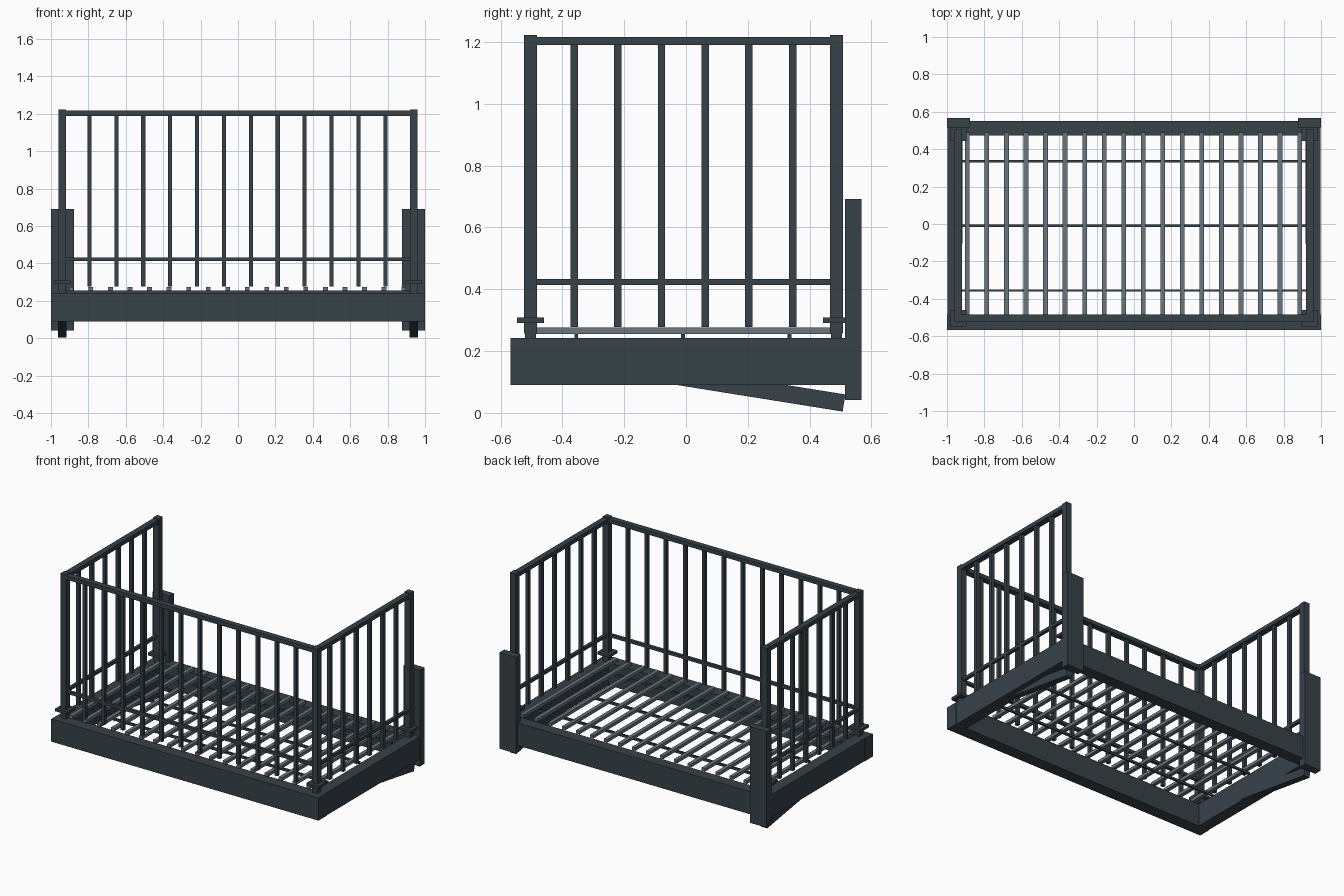
import bpy
import math
from mathutils import Matrix, Vector

cube = bpy.data.objects.get("Cube")
if cube:
    bpy.data.objects.remove(cube)


def material(name, rgb):
    m = bpy.data.materials.new(name)
    m.use_nodes = True
    colour = (*rgb, 1)
    m.diffuse_color = colour
    m.node_tree.nodes["Principled BSDF"].inputs["Base Color"].default_value = colour
    return m


STEEL = material("dark slate steel", (0.038, 0.054, 0.066))
SLAT = material("grey slat", (0.14, 0.18, 0.21))


def box(name, centre, size, mat=STEEL, tilt=0):
    """Box from centre and size, optionally tilted about x."""
    bpy.ops.mesh.primitive_cube_add(size=1)
    ob = bpy.context.object
    ob.name = name
    scale = Matrix.Diagonal((*size, 1))
    ob.data.transform(Matrix.Rotation(tilt, 4, "X") @ scale)
    ob.location = centre
    ob.data.materials.append(mat)
    return ob


def span(name, low, high, mat=STEEL):
    """Box from its two opposite corners."""
    a, b = Vector(low), Vector(high)
    return box(name, (a + b) / 2, b - a, mat)


POST_X, FRONT_Y, BACK_Y = 0.94, -0.503, 0.487
MID_Y = (FRONT_Y + BACK_Y) / 2
DEPTH = BACK_Y - FRONT_Y - 0.04
WIDTH = 2 * POST_X - 0.04
RAILS = (("top", 1.203, 0.04, 0.027), ("lower", 0.423, 0.02, 0.02))

# Base frame
span("front_beam", (-1, -0.568, 0.09), (1, -0.485, 0.243))
span("back_beam", (-0.96, 0.472, 0.09), (0.96, 0.55, 0.243))

for side, s in (("right", -1), ("left", 1)):
    box(f"{side}_beam", (s * 0.958, -0.01, 0.1665), (0.078, 1.054, 0.153))
    # Wall plate and sloping brace under the beam
    box(f"{side}_wall_plate", (s * 0.938, 0.541, 0.367), (0.124, 0.052, 0.65))
    box(f"{side}_brace", (s * POST_X, 0.205, 0.081), (0.045, 0.62, 0.056),
        tilt=-math.atan(0.16))
    # Posts with their base flanges
    for end, y in (("front", FRONT_Y), ("back", BACK_Y)):
        box(f"{end}_{side}_post", (s * POST_X, y, 0.739), (0.042, 0.042, 0.966))
        box(f"{end}_{side}_flange", (s * POST_X, y, 0.3), (0.09, 0.088, 0.018))
        box(f"{end}_{side}_foot", (s * POST_X, y, 0.25), (0.035, 0.035, 0.02))
    # Side railing
    for level, z, w, h in RAILS:
        box(f"{side}_{level}_rail", (s * POST_X, MID_Y, z), (w, DEPTH, h))
    for i in range(6):
        box(f"{side}_baluster", (s * POST_X, -0.362 + i * 0.1414, 0.735),
            (0.022, 0.024, 0.915))

# Front railing
for level, z, w, h in RAILS:
    box(f"front_{level}_rail", (0, FRONT_Y, z), (WIDTH, w, h))
for i in range(12):
    box("front_baluster", (-0.794 + i * 0.1438, FRONT_Y, 0.735),
        (0.022, 0.022, 0.915))

# Floor bearers and slats
for y in (-0.355, -0.01, 0.335):
    box("floor_bearer", (0, y, 0.247), (1.84, 0.012, 0.016))
for i in range(18):
    box("floor_slat", (-0.891 + i * 0.1045, -0.012, 0.265),
        (0.025, 1.004, 0.021), SLAT)
